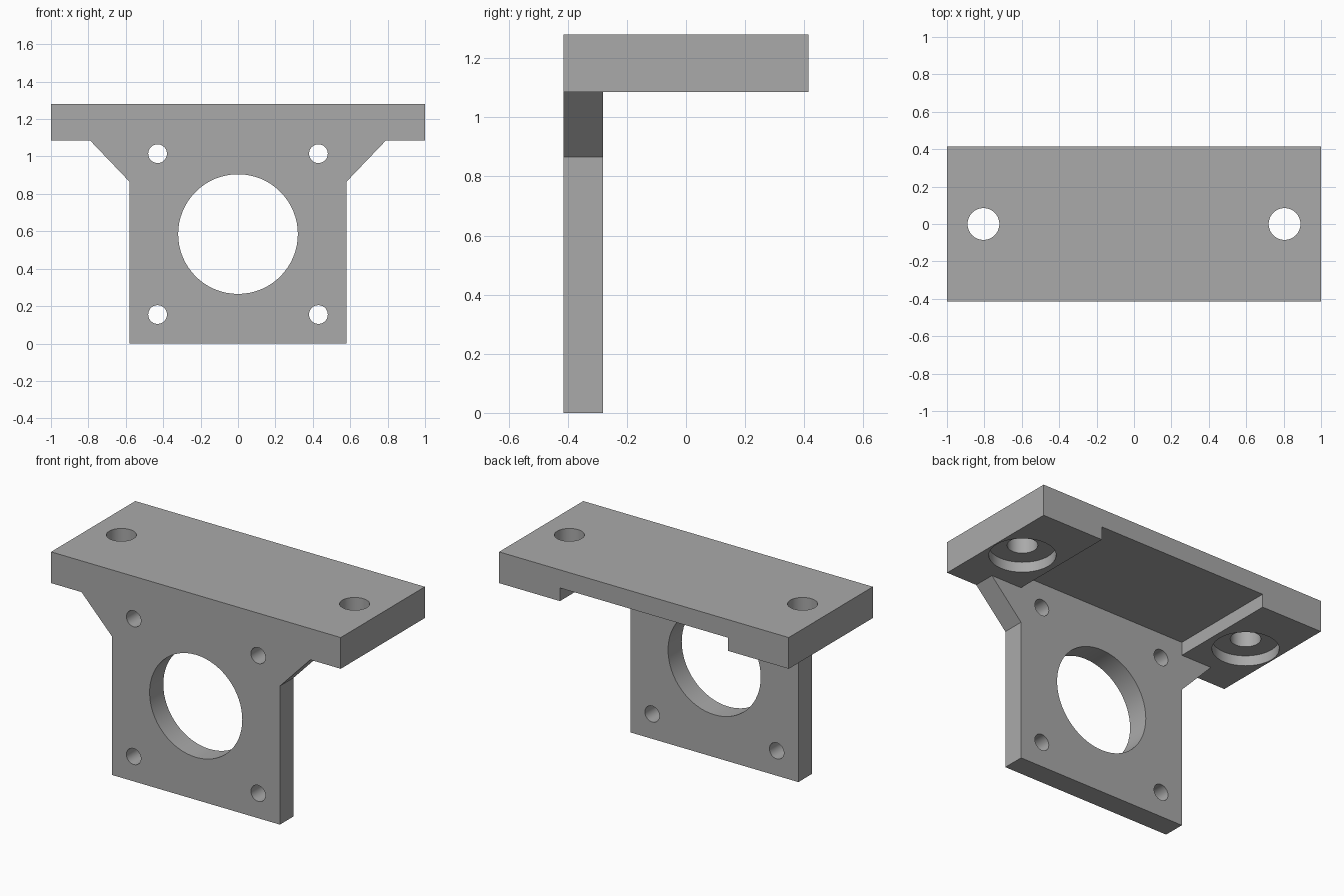
import bpy
import bmesh
import math
from mathutils import Matrix

if "Cube" in bpy.data.objects:
    bpy.data.objects.remove(bpy.data.objects["Cube"], do_unlink=True)

grey = bpy.data.materials.new("bracket grey")
grey.use_nodes = True
grey.diffuse_color = (0.4, 0.4, 0.4, 1)
grey.node_tree.nodes["Principled BSDF"].inputs["Base Color"].default_value = (0.4, 0.4, 0.4, 1)

FRONT, BACK = -0.415, 0.415      # depth of the top flange
PLATE_BACK = -0.28
TOP, UNDER, RECESS = 1.28, 1.085, 1.167
HALF = 0.58                      # half width of plate and recess


def to_object(name, bm):
    bmesh.ops.recalc_face_normals(bm, faces=bm.faces)
    mesh = bpy.data.meshes.new(name)
    bm.to_mesh(mesh)
    bm.free()
    mesh.materials.append(grey)
    obj = bpy.data.objects.new(name, mesh)
    bpy.context.collection.objects.link(obj)
    return obj


def extrude_profile(name, half, y0, y1):
    """Mirror a right-hand (x, z) outline and extrude it along y."""
    points = half + [(-x, z) for x, z in reversed(half)]
    bm = bmesh.new()
    face = bm.faces.new([bm.verts.new((x, y0, z)) for x, z in points])
    new = bmesh.ops.extrude_face_region(bm, geom=[face])["geom"]
    bmesh.ops.translate(bm, vec=(0, y1 - y0, 0),
                        verts=[v for v in new if isinstance(v, bmesh.types.BMVert)])
    return to_object(name, bm)


def cylinder(name, centre, radius, length, axis, sides=64):
    turn = Matrix.Rotation(math.pi / 2, 4, "X") if axis == "Y" else Matrix()
    bm = bmesh.new()
    bmesh.ops.create_cone(bm, cap_ends=True, segments=sides, radius1=radius, radius2=radius,
                          depth=length, matrix=Matrix.Translation(centre) @ turn)
    return to_object(name, bm)


def combine(target, tool, operation):
    tool.hide_render = True
    mod = target.modifiers.new(operation.lower(), "BOOLEAN")
    mod.operation, mod.solver, mod.object = operation, "EXACT", tool
    bpy.context.view_layer.objects.active = target
    bpy.ops.object.modifier_apply(modifier=mod.name)
    bpy.data.objects.remove(tool, do_unlink=True)


# Top flange with the shallow recess underneath
bracket = extrude_profile("mounting_bracket",
                          [(HALF, RECESS), (HALF, UNDER), (1, UNDER), (1, TOP)], FRONT, BACK)

# Upright plate with flared shoulders running into the flange
plate = extrude_profile("upright_plate", [(HALF, 0), (HALF, 0.865), (0.9, 1.2)],
                        FRONT, PLATE_BACK)
combine(bracket, plate, "UNION")

# Large bore and four screw holes through the plate
plate_mid = (FRONT + PLATE_BACK) / 2
holes = [(0, 0.585, 0.32)] + [(x, z, 0.05) for x in (-0.43, 0.43) for z in (0.155, 1.015)]
for x, z, radius in holes:
    combine(bracket, cylinder("hole_cutter", (x, plate_mid, z), radius, 0.2, "Y"), "DIFFERENCE")

# Counterbored mounting holes in the flange ends
for x in (-0.805, 0.805):
    combine(bracket, cylinder("bolt_cutter", (x, 0, 1.2), 0.085, 0.6, "Z"), "DIFFERENCE")
    combine(bracket, cylinder("counterbore_cutter", (x, 0, UNDER), 0.186, 0.126, "Z"),
            "DIFFERENCE")

# Merge coplanar faces left by the joins
bm = bmesh.new()
bm.from_mesh(bracket.data)
bmesh.ops.remove_doubles(bm, verts=bm.verts, dist=0.0001)
bmesh.ops.dissolve_limit(bm, angle_limit=0.01, verts=bm.verts, edges=bm.edges)
bm.to_mesh(bracket.data)
bm.free()

# Smooth bores, crisp edges
bpy.ops.object.select_all(action="DESELECT")
bracket.select_set(True)
bpy.context.view_layer.objects.active = bracket
bpy.ops.object.shade_smooth_by_angle(angle=math.radians(30))
